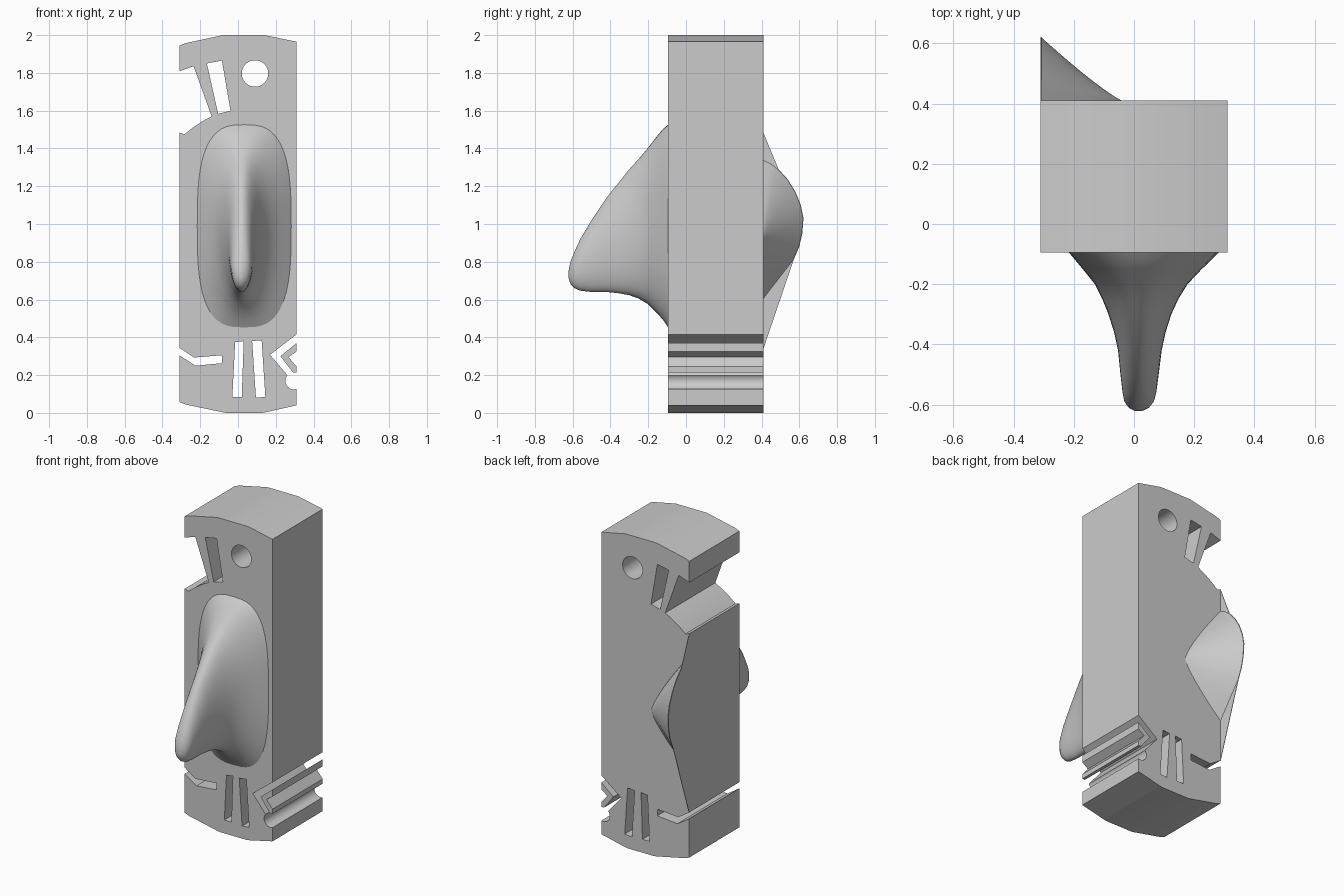
import bpy, bmesh, math

if "Cube" in bpy.data.objects:
    bpy.data.objects.remove(bpy.data.objects["Cube"])

FRONT, BACK, SIDE = -0.095, 0.41, 0.31


def finish(name, bm, smooth=None):
    bmesh.ops.recalc_face_normals(bm, faces=bm.faces)
    me = bpy.data.meshes.new(name)
    bm.to_mesh(me)
    bm.free()
    ob = bpy.data.objects.new(name, me)
    bpy.context.collection.objects.link(ob)
    bpy.ops.object.select_all(action='DESELECT')
    ob.select_set(True)
    bpy.context.view_layer.objects.active = ob
    if smooth:
        bpy.ops.object.shade_smooth_by_angle(angle=math.radians(smooth))
    return ob


def prism(name, pts, place, a, b, smooth=None):
    """Extrude a 2D outline; place(u, v, depth) gives the 3D point."""
    bm = bmesh.new()
    r0 = [bm.verts.new(place(u, v, a)) for u, v in pts]
    r1 = [bm.verts.new(place(u, v, b)) for u, v in pts]
    bm.faces.new(r0)
    bm.faces.new(r1[::-1])
    for i in range(len(pts)):
        j = (i + 1) % len(pts)
        bm.faces.new((r0[i], r0[j], r1[j], r1[i]))
    return finish(name, bm, smooth)


def loft(name, rings, closed, smooth):
    bm = bmesh.new()
    rows = [[bm.verts.new(p) for p in r] for r in rings]
    n = len(rows[0])
    for r0, r1 in zip(rows, rows[1:]):
        for i in range(n if closed else n - 1):
            j = (i + 1) % n
            bm.faces.new((r0[i], r0[j], r1[j], r1[i]))
    bm.faces.new(rows[0])
    bm.faces.new(rows[-1])
    return finish(name, bm, smooth)


def circle(cx, cz, r, n=32):
    return [(cx + r * math.cos(2 * math.pi * i / n), cz + r * math.sin(2 * math.pi * i / n))
            for i in range(n)]


def xz(u, v, d):
    return (u, d, v)


def yz(u, v, d):
    return (d, u, v)


# Head block with gently arched top and bottom
outline = [(-SIDE, .057), (-.28, .045), (-.08, .003), (-.06, 0), (.13, 0), (.15, .004), (SIDE, .04),
           (SIDE, 1.965), (.14, 2), (-.08, 2), (-.28, 1.957), (-SIDE, 1.945)]
body = prism("head_block", outline, xz, FRONT, BACK)

# Cutouts running right through the block
cuts = [
    circle(.09, 1.797, .07),
    [(-.165, 1.85), (-.085, 1.865), (-.04, 1.6), (-.105, 1.583)],
    [(-.33, 1.803), (-.235, 1.835), (-.14, 1.57), (-.19, 1.543), (-.24, 1.51),
     (-.283, 1.475), (-.33, 1.49)],
    [(-.33, .358), (-.233, .293), (-.085, .305), (-.085, .263), (-.226, .25), (-.33, .318)],
    [(-.015, .375), (.03, .38), (.02, .085), (-.03, .085)],
    [(.075, .38), (.125, .385), (.145, .085), (.095, .08)],
    [(.33, .431), (.17, .308), (.264, .196), (.33, .196)],
    circle(.296, .17, .0455),
]
for k, pts in enumerate(cuts):
    cutter = prism("cutter", pts, xz, FRONT - .1, BACK + .1)
    cutter.hide_render = True
    mod = body.modifiers.new("cut", 'BOOLEAN')
    mod.operation, mod.solver, mod.object = 'DIFFERENCE', 'EXACT', cutter
    bpy.context.view_layer.objects.active = body
    bpy.ops.object.modifier_apply(modifier=mod.name)
    bpy.data.objects.remove(cutter)
bpy.ops.object.select_all(action='DESELECT')
body.select_set(True)
bpy.ops.object.shade_smooth_by_angle(angle=math.radians(15))

# Small chevron strip inside the lower right notch
prism("chevron_strip", [(SIDE, .37), (.225, .3), (.29, .215), (SIDE, .215),
                        (SIDE, .245), (.268, .295), (SIDE, .325)], xz, FRONT, BACK)

# Hooked nose: depth, left, right, bottom, top
nose = [(-.09, -.22, .287, .445, 1.53), (-.12, -.195, .257, .49, 1.505),
        (-.15, -.17, .225, .525, 1.47), (-.2, -.13, .178, .575, 1.405),
        (-.25, -.105, .147, .605, 1.345), (-.3, -.085, .124, .623, 1.29),
        (-.36, -.066, .105, .634, 1.215), (-.42, -.053, .092, .64, 1.14),
        (-.5, -.045, .082, .64, 1.02), (-.56, -.038, .074, .647, .92),
        (-.59, -.032, .066, .66, .855), (-.61, -.018, .05, .68, .805),
        (-.62, 0, .03, .705, .765), (-.622, .01, .02, .72, .745)]
rings = []
for k, (y, x0, x1, z0, z1) in enumerate(nose):
    p = 2 / max(2.0, 3 - .25 * k)
    ring = []
    for i in range(56):
        c, s = math.cos(i * math.pi / 28), math.sin(i * math.pi / 28)
        ring.append(((x0 + x1) / 2 + (x1 - x0) / 2 * math.copysign(abs(c) ** p, c), y,
                     (z0 + z1) / 2 + (z1 - z0) / 2 * math.copysign(abs(s) ** p, s)))
    rings.append(ring)
loft("nose", rings, True, 50)

# Bulge on the back, tapering from the left side to a point
bulge = [(BACK, 1.34), (.45, 1.322), (.49, 1.29), (.54, 1.235), (.58, 1.17), (.608, 1.1),
         (.622, 1.03), (.616, .95), (.6, .88), (.57, .81), (.5, .72), (.415, .61), (BACK, .605)]
rings = []
for k in range(13):
    t = max(1 - k / 12, .01)
    rings.append([(-.04 - .27 * t, BACK + (y - BACK) * t ** 1.15, .92 + (z - .92) * t ** .8)
                  for y, z in bulge])
loft("back_bulge", rings, True, 40)

# Thin flange that carries the bulge outline up and down the left side
prism("side_flange", [(BACK - .01, 1.485), (BACK, 1.483)] + bulge[2:10] + [(BACK, .34)],
      yz, -SIDE, -SIDE + .003)
